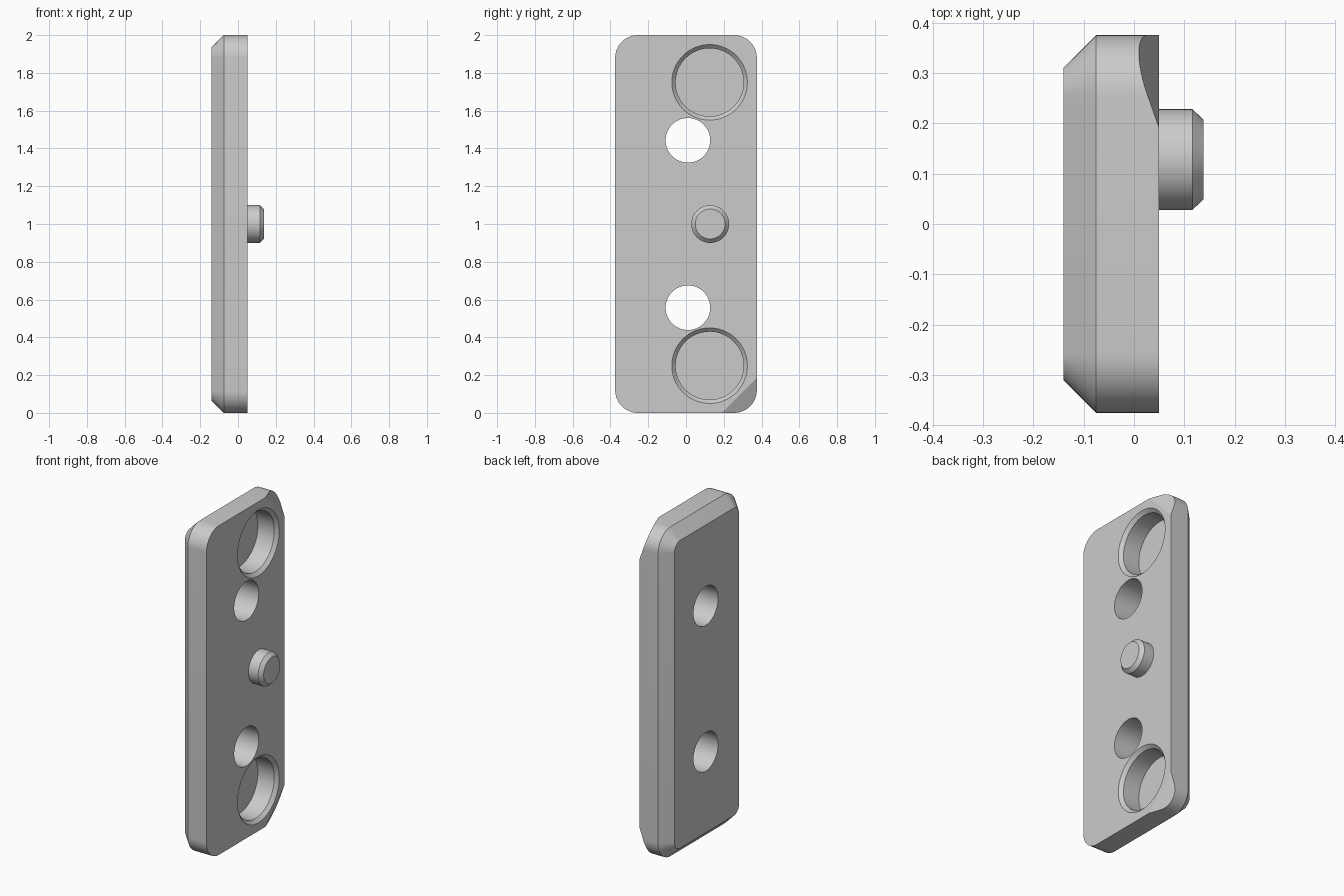
import bpy, bmesh
from math import sin, cos, pi, radians
from mathutils import Vector

if "Cube" in bpy.data.objects:
    bpy.data.objects.remove(bpy.data.objects["Cube"])

BACK, MID, FACE = -0.14, -0.075, 0.05      # x of plate layers
HALF_Y, HEIGHT, RADIUS, CHAMFER = 0.375, 2.0, 0.12, 0.065

grey = bpy.data.materials.new("plain_grey")
grey.use_nodes = True
grey.diffuse_color = (0.6, 0.6, 0.6, 1)
grey.node_tree.nodes["Principled BSDF"].inputs["Base Color"].default_value = (0.6, 0.6, 0.6, 1)


def loft(bm, rings):
    """Bridge equal-length point rings and cap both ends."""
    loops = [[bm.verts.new(p) for p in ring] for ring in rings]
    for a, b in zip(loops, loops[1:]):
        for i in range(len(a)):
            j = (i + 1) % len(a)
            bm.faces.new((a[i], a[j], b[j], b[i]))
    bm.faces.new(loops[0][::-1])
    bm.faces.new(loops[-1])
    bmesh.ops.recalc_face_normals(bm, faces=bm.faces)


def finish(bm, name):
    mesh = bpy.data.meshes.new(name)
    bm.to_mesh(mesh)
    bm.free()
    mesh.materials.append(grey)
    obj = bpy.data.objects.new(name, mesh)
    bpy.context.collection.objects.link(obj)
    return obj


def rounded_ring(x, inset, steps=12):
    """Rounded rectangle in the YZ plane."""
    r = RADIUS - inset
    cy, cz = HALF_Y - RADIUS, HEIGHT / 2 - RADIUS
    ring = []
    for k, (sy, sz) in enumerate(((1, 1), (-1, 1), (-1, -1), (1, -1))):
        for i in range(steps + 1):
            a = (k + i / steps) * pi / 2
            ring.append((x, sy * cy + r * cos(a), HEIGHT / 2 + sz * cz + r * sin(a)))
    return ring


def turned(name, y, z, profile, steps=64):
    """Solid of revolution about an X-parallel axis; profile is (x, radius)."""
    bm = bmesh.new()
    angles = [2 * pi * i / steps for i in range(steps)]
    loft(bm, [[(x, y + r * cos(a), z + r * sin(a)) for a in angles] for x, r in profile])
    return finish(bm, name)


def smooth(obj):
    bpy.ops.object.select_all(action='DESELECT')
    obj.select_set(True)
    bpy.context.view_layer.objects.active = obj
    bpy.ops.object.shade_smooth_by_angle(angle=radians(25))


# Plate with chamfered back edge
bm = bmesh.new()
loft(bm, [rounded_ring(BACK, CHAMFER), rounded_ring(MID, 0), rounded_ring(FACE, 0)])

# Shallow sloped cuts on the two rear corners of the face
for side in (1, -1):
    cut = bmesh.ops.bisect_plane(
        bm, geom=bm.verts[:] + bm.edges[:] + bm.faces[:],
        plane_co=Vector((FACE, 0.19, HEIGHT / 2 * (1 + side))),
        plane_no=Vector((1, 0.354, 0.354 * side)), clear_outer=True)
    edges = [e for e in bm.edges if e.is_boundary]
    bmesh.ops.edgeloop_fill(bm, edges=edges)
bmesh.ops.recalc_face_normals(bm, faces=bm.faces)
plate = finish(bm, "plate")

# Screw holes and round chamfered pockets, mirrored about mid height
cutters = []
for side in (1, -1):
    cutters.append(turned("hole_cutter", 0.01, 1 + side * 0.443, [(-0.3, 0.118), (0.3, 0.118)]))
    cutters.append(turned("pocket_cutter", 0.125, 1 + side * 0.75,
                          [(-0.08, 0.18), (0.03, 0.18), (FACE, 0.2), (0.1, 0.2)]))
bpy.context.view_layer.objects.active = plate
for cutter in cutters:
    cutter.hide_render = True
    mod = plate.modifiers.new("cut", 'BOOLEAN')
    mod.operation, mod.solver, mod.object = 'DIFFERENCE', 'EXACT', cutter
    bpy.ops.object.modifier_apply(modifier=mod.name)
for cutter in cutters:
    bpy.data.objects.remove(cutter)
smooth(plate)

# Locating pin with chamfered tip
pin = turned("locating_pin", 0.128, 1.0, [(0.03, 0.1), (0.116, 0.1), (0.138, 0.079)])
smooth(pin)
